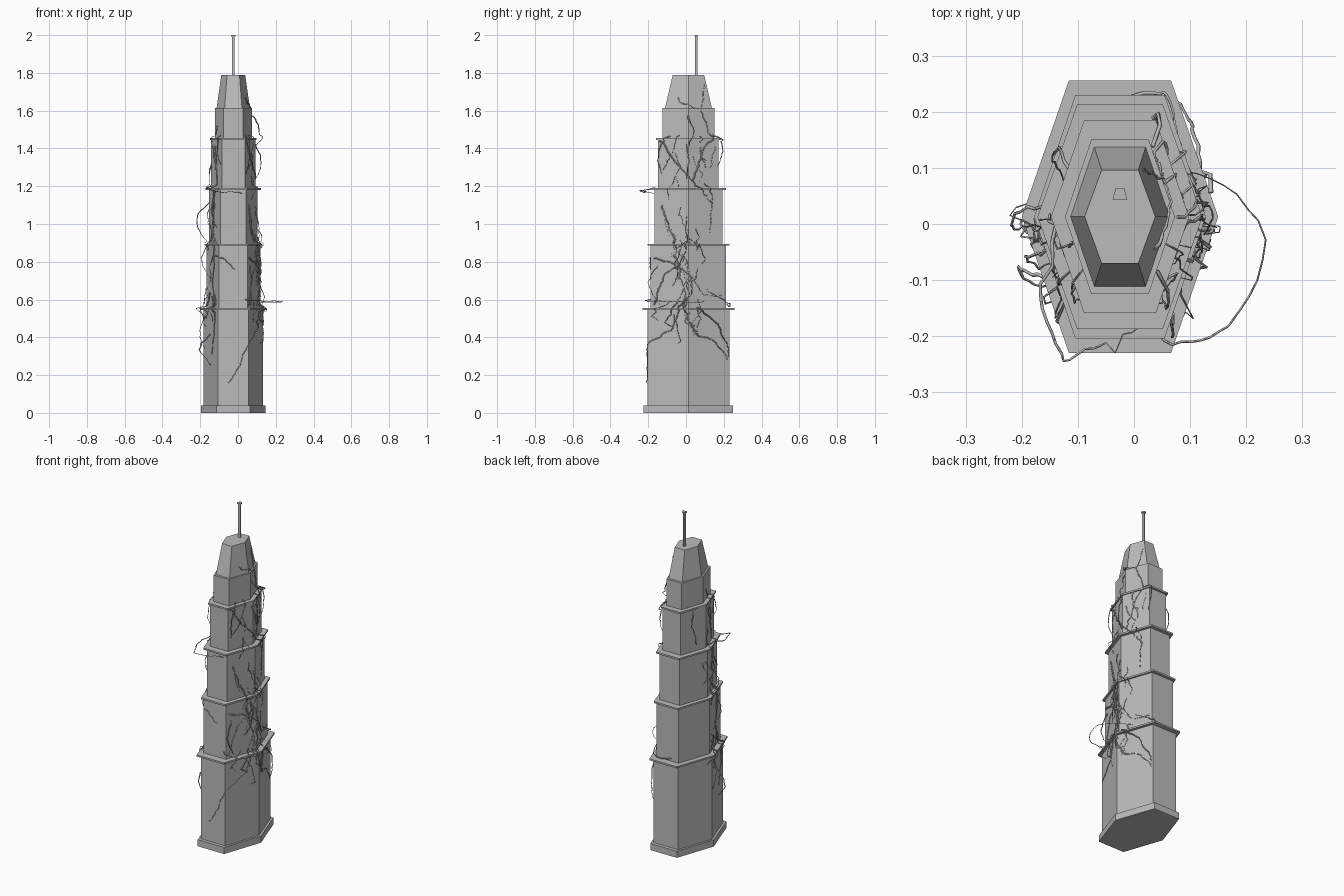
import bpy, bmesh, math, random
from mathutils import Vector

cube = bpy.data.objects.get("Cube")
if cube:
    bpy.data.objects.remove(cube, do_unlink=True)
random.seed(4)
CENTER = Vector((-0.025, 0.013, 0))


def material(name, value):
    mat = bpy.data.materials.new(name)
    mat.use_nodes = True
    color = (value, value, value, 1)
    mat.diffuse_color = color
    mat.node_tree.nodes["Principled BSDF"].inputs["Base Color"].default_value = color
    return mat


GREY = material("stone grey", 0.5)


def hexagon(half_x, half_y):
    """Long hexagon with points on the x axis and flat ends on the y axis."""
    flat = half_x * 0.52
    return [Vector(p) for p in ((half_x, 0, 0), (flat, half_y, 0), (-flat, half_y, 0),
                                (-half_x, 0, 0), (-flat, -half_y, 0), (flat, -half_y, 0))]


def prism(name, low, high, z0, z1, center=CENTER):
    """Solid between two outlines with the same number of corners."""
    bm = bmesh.new()
    bottom = [bm.verts.new(center + p + Vector((0, 0, z0))) for p in low]
    top = [bm.verts.new(center + p + Vector((0, 0, z1))) for p in high]
    count = len(low)
    bm.faces.new(bottom[::-1])
    bm.faces.new(top)
    for i in range(count):
        j = (i + 1) % count
        bm.faces.new((bottom[i], bottom[j], top[j], top[i]))
    mesh = bpy.data.meshes.new(name)
    bm.to_mesh(mesh)
    bm.free()
    mesh.materials.append(GREY)
    obj = bpy.data.objects.new(name, mesh)
    bpy.context.collection.objects.link(obj)
    return obj


# Tower tiers: bottom, top, half width, half depth
TIERS = [(0, 0.04, 0.17, 0.237), (0.04, 0.55, 0.157, 0.217), (0.55, 0.89, 0.143, 0.2),
         (0.89, 1.185, 0.129, 0.179), (1.185, 1.45, 0.117, 0.16), (1.45, 1.615, 0.098, 0.138)]
for i, (z0, z1, hx, hy) in enumerate(TIERS):
    name = "base_slab" if i == 0 else f"tower_tier_{i}"
    prism(name, hexagon(hx, hy), hexagon(hx, hy), z0, z1)

# Thin ledges between tiers: height, half width, half depth
LEDGES = [(0.55, 0.175, 0.243), (0.89, 0.153, 0.217), (1.185, 0.147, 0.2), (1.45, 0.123, 0.172)]
for i, (z, hx, hy) in enumerate(LEDGES):
    prism(f"ledge_{i + 1}", hexagon(hx, hy), hexagon(hx, hy), z - 0.005, z + 0.005)

# Tapered crown
prism("crown", hexagon(0.088, 0.124), hexagon(0.063, 0.083), 1.615, 1.79)


# Antenna with a small cap
def trapezoid(w, d):
    return [Vector(p) for p in ((-w, -d, 0), (w, -d, 0), (w * 0.6, d, 0), (-w * 0.6, d, 0))]


mast = Vector((-0.025, 0.054, 0))
prism("antenna", trapezoid(0.007, 0.006), trapezoid(0.007, 0.006), 1.78, 1.995, mast)
prism("antenna_cap", trapezoid(0.013, 0.01), trapezoid(0.013, 0.01), 1.992, 2.0, mast)


# Vines follow the walls: u runs 0..6 around the corners, z is height
def wall_point(u, z, out):
    hx, hy = 0.088, 0.124
    for z0, z1, tx, ty in TIERS:
        if z0 <= z < z1:
            hx, hy = tx, ty
    if z >= 1.615:
        k = min((z - 1.615) / 0.175, 1)
        hx, hy = hx - 0.025 * k, hy - 0.041 * k
    for lz, lx, ly in LEDGES:
        if abs(z - lz) < 0.012:
            hx, hy = lx, ly
    corners = hexagon(hx, hy)
    i = math.floor(u)
    p = corners[i % 6].lerp(corners[(i + 1) % 6], u - i)
    p += p.normalized() * out
    return CENTER + p + Vector((0, 0, z))


def vine(curve, path, bulge=0.0, thick=1.0):
    """Jittery strand through (u, z) stops; bulge swings it away from the wall."""
    stops = []
    for (ua, za), (ub, zb) in zip(path, path[1:]):
        steps = max(3, int(math.hypot((ub - ua) * 0.2, zb - za) / 0.014))
        stops += [(ua + (ub - ua) * k / steps, za + (zb - za) * k / steps) for k in range(steps)]
    stops.append(path[-1])
    spline = curve.splines.new("POLY")
    spline.points.add(len(stops) - 1)
    du = dz = 0.0
    for i, (u, z) in enumerate(stops):
        t = i / (len(stops) - 1)
        du = du * 0.85 + random.uniform(-0.03, 0.03)
        dz = dz * 0.85 + random.uniform(-0.006, 0.006)
        out = bulge * math.sin(math.pi * t) + random.uniform(-0.001, 0.005)
        p = wall_point(u + du, max(z + dz, 0.02), out)
        spline.points[i].co = (*p, 1)
        spline.points[i].radius = thick * (1 - 0.6 * t)


def finish(name, strands):
    curve = bpy.data.curves.new(name, "CURVE")
    curve.dimensions = "3D"
    curve.bevel_depth = 0.0042
    curve.bevel_resolution = 0
    curve.use_fill_caps = True
    curve.materials.append(GREY)
    for path, bulge, thick in strands:
        vine(curve, path, bulge, thick)
    obj = bpy.data.objects.new(name, curve)
    bpy.context.collection.objects.link(obj)


# Long strands lying on the walls
finish("main_vines", [(path, 0, 1) for path in (
    [(5.95, 0.62), (5.5, 0.44), (5, 0.36), (4.7, 0.25), (4.35, 0.17)],
    [(5.9, 0.56), (6.2, 0.4), (6.6, 0.36), (6.95, 0.27)],
    [(5.95, 0.76), (6.4, 0.63), (6.9, 0.61)],
    [(5.1, 1.44), (5.8, 1.28), (6.2, 1.21), (6.7, 1.1), (6.6, 0.95)],
    [(5.5, 1.67), (5.9, 1.63), (6.5, 1.59)],
    [(6.1, 1.23), (6.5, 1.4), (6.8, 1.47), (6.5, 1.6), (6.9, 1.74)],
    [(5.1, 0.57), (5.4, 0.73), (5.8, 0.78), (6.1, 0.92)],
    [(5.1, 0.82), (5.7, 0.77), (6.2, 0.72)],
    [(5.2, 1.1), (5.6, 0.9), (5.8, 0.7), (5.9, 0.5)],
    [(3.6, 0.83), (4.1, 0.81), (4.7, 0.76)],
    [(3.2, 1.42), (3.6, 1.25), (3.4, 1.05)],
    [(3.7, 0.9), (3.5, 0.7), (3.8, 0.52), (3.6, 0.3)])])

# Strands that hang clear of the walls
finish("loose_vines", [
    ([(4.9, 0.6), (5.7, 0.58), (6.4, 0.6)], 0.13, 0.6),
    ([(3.1, 1.2), (4, 1.18), (4.8, 1.17)], 0.06, 0.8),
    ([(6.2, 0.56), (6.6, 0.47), (6.95, 0.3)], 0.03, 1),
    ([(6.9, 1.47), (7.1, 1.42), (6.9, 1.3)], 0.02, 0.9),
    ([(7.7, 0.57), (6.9, 0.58), (6.5, 0.66)], 0.02, 0.9),
    ([(2.9, 1.12), (3, 1.02), (3.1, 0.9)], 0.066, 0.8),
    ([(3.5, 0.42), (3.3, 0.34), (3.5, 0.24)], 0.05, 1),
    ([(3.3, 0.9), (3.2, 0.8), (3.4, 0.7)], 0.045, 0.8),
    ([(2.5, 1.44), (2.4, 1.36), (2.6, 1.22)], 0.04, 0.8),
    ([(5.3, 1.46), (5.2, 1.38), (5.1, 1.26)], 0.03, 0.8),
    ([(6, 1.57), (6.1, 1.5), (6, 1.42)], 0.045, 0.9),
    ([(5.9, 1.42), (6, 1.34), (6, 1.23)], 0.03, 0.9),
    ([(5.2, 0.78), (5.1, 0.68), (5.2, 0.57)], 0.03, 0.8)])


# Fine tangle gathered along the two side edges
def tangle(middle, spread, z_low, z_high, count):
    strands = []
    for _ in range(count):
        u = random.gauss(middle, spread)
        z = random.uniform(z_low, z_high)
        path = [(u, z)]
        for _ in range(3):
            u += random.uniform(-0.17, 0.17)
            z -= random.uniform(0.02, 0.07)
            path.append((u, z))
        strands.append((path, random.choice((0, 0, 0.01, 0.02)), random.uniform(0.4, 0.8)))
    return strands


finish("left_tangle", tangle(5.8, 0.3, 0.5, 1.1, 26) + tangle(6, 0.45, 1.2, 1.7, 9))
finish("right_tangle", tangle(3.3, 0.3, 0.5, 1.25, 18) + tangle(3.2, 0.4, 1.3, 1.6, 5))
